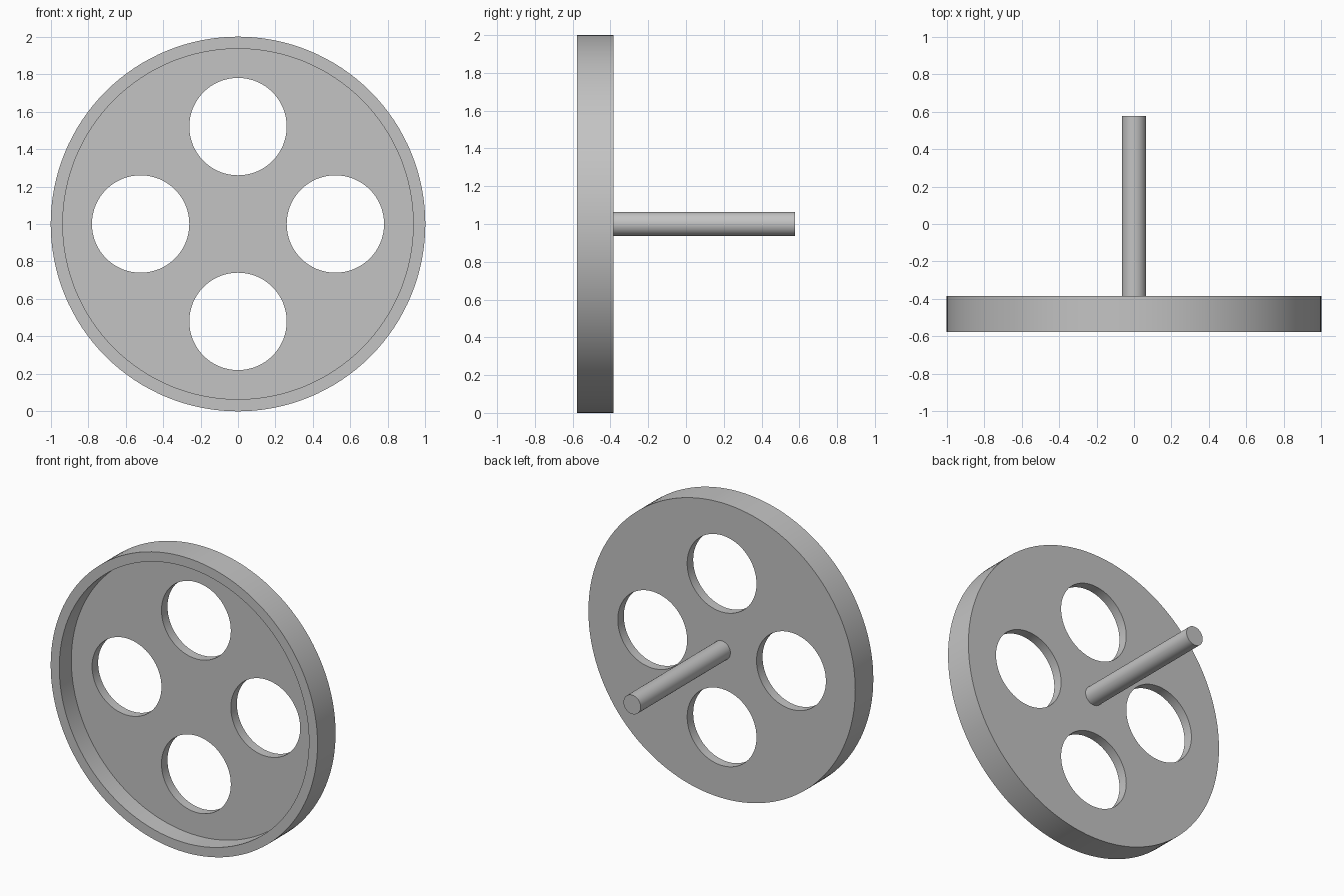
import bpy
from math import cos, sin, pi
from mathutils import Vector

cube = bpy.data.objects.get("Cube")
if cube:
    bpy.data.objects.remove(cube, do_unlink=True)

UNIT = 0.0645                      # rim, web and shaft share this thickness
FRONT, END = -0.577, 0.577
BACK = FRONT + 3 * UNIT
WEB_FRONT = FRONT + 2 * UNIT

grey = bpy.data.materials.new("grey")
grey.use_nodes = True
grey.diffuse_color = (0.55, 0.55, 0.55, 1)
grey.node_tree.nodes["Principled BSDF"].inputs["Base Color"].default_value = grey.diffuse_color


def cylinder(name, radius, y0, y1, x=0, z=1, sides=96):
    """Cylinder lying along y from y0 to y1."""
    bpy.ops.mesh.primitive_cylinder_add(
        vertices=sides, radius=radius, depth=y1 - y0,
        location=(x, (y0 + y1) / 2, z), rotation=(pi / 2, 0, 0))
    obj = bpy.context.object
    obj.name = name
    obj.data.materials.append(grey)
    return obj


def cut(target, cutter):
    cutter.hide_render = True
    mod = target.modifiers.new("cut", 'BOOLEAN')
    mod.operation = 'DIFFERENCE'
    mod.solver = 'EXACT'
    mod.object = cutter
    bpy.context.view_layer.objects.active = target
    bpy.ops.object.modifier_apply(modifier=mod.name)
    bpy.data.objects.remove(cutter, do_unlink=True)


def smooth(obj):
    bpy.ops.object.select_all(action='DESELECT')
    obj.select_set(True)
    bpy.context.view_layer.objects.active = obj
    bpy.ops.object.shade_smooth_by_angle(angle=pi / 6)


# Wheel disc, dished at the front to leave a rim
wheel = cylinder("wheel", 1, FRONT, BACK, sides=128)
cut(wheel, cylinder("recess_cutter", 1 - UNIT, FRONT - 0.2, WEB_FRONT, sides=128))

# Four round holes through the web
for i in range(4):
    a = i * pi / 2
    cut(wheel, cylinder("hole_cutter", 0.26, FRONT - 0.2, BACK + 0.2,
                        0.52 * cos(a), 1 + 0.52 * sin(a), sides=64))
smooth(wheel)

# Shaft standing out of the back
smooth(cylinder("shaft", UNIT, BACK - UNIT / 2, END, sides=48))
